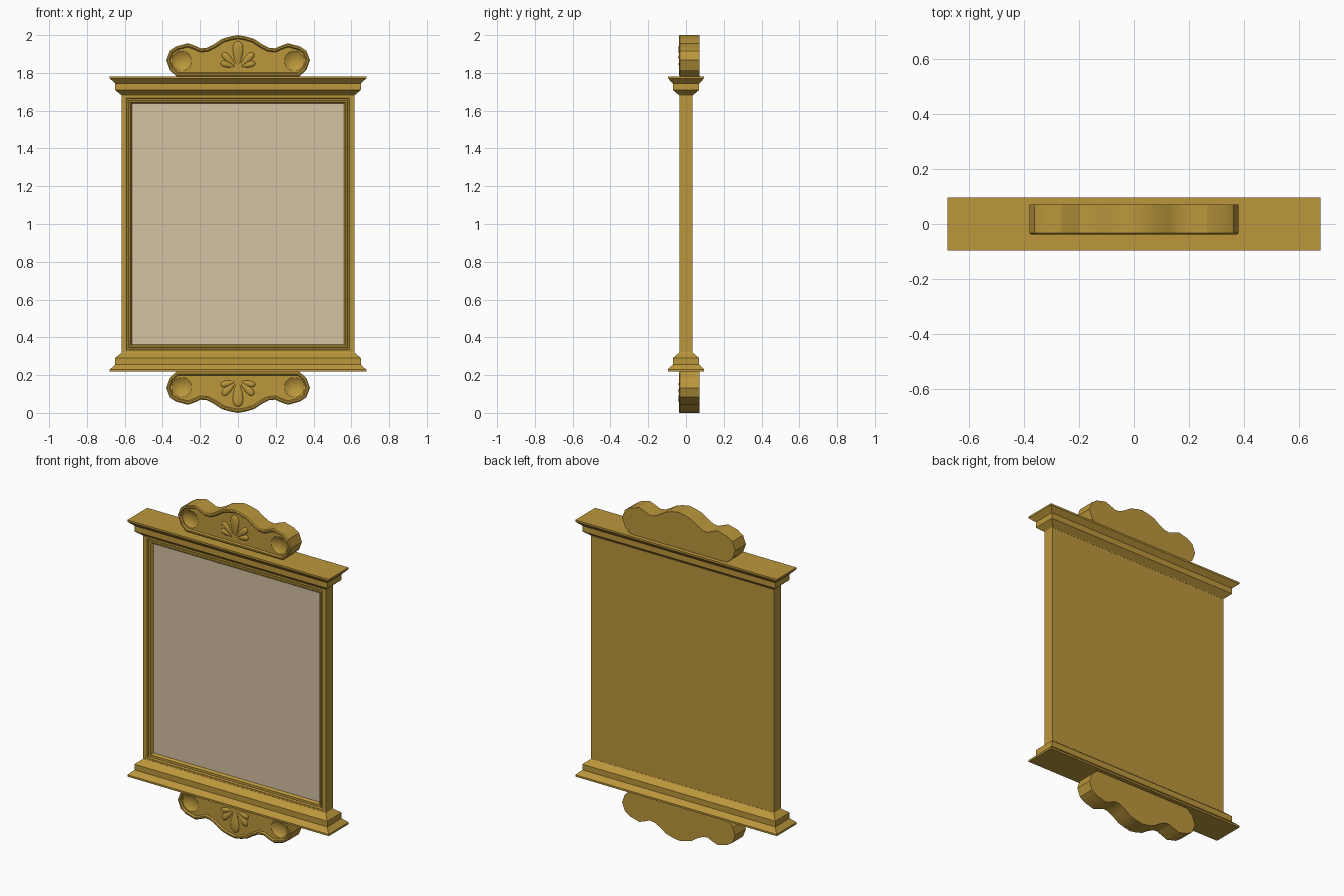
import bpy, bmesh, math
from mathutils import Vector, Matrix

if "Cube" in bpy.data.objects:
    bpy.data.objects.remove(bpy.data.objects["Cube"])


def material(name, rgb):
    m = bpy.data.materials.new(name)
    m.diffuse_color = (*rgb, 1)
    m.use_nodes = True
    m.node_tree.nodes["Principled BSDF"].inputs["Base Color"].default_value = m.diffuse_color
    return m


GOLD = material("antique gold", (0.50, 0.31, 0.045))
GLASS = material("mirror glass", (0.66, 0.54, 0.36))


def finish(bm, name, mat, smooth=None):
    bmesh.ops.recalc_face_normals(bm, faces=bm.faces)
    me = bpy.data.meshes.new(name)
    bm.to_mesh(me)
    bm.free()
    me.materials.append(mat)
    ob = bpy.data.objects.new(name, me)
    bpy.context.collection.objects.link(ob)
    if smooth:
        smooth_by_angle(ob, smooth)
    return ob


def activate(ob):
    for o in bpy.context.selected_objects:
        o.select_set(False)
    ob.select_set(True)
    bpy.context.view_layer.objects.active = ob


def smooth_by_angle(ob, angle):
    activate(ob)
    bpy.ops.object.shade_smooth_by_angle(angle=math.radians(angle))


def loft(name, rings, mat, cap_end=True):
    """Skin a stack of four-point rings."""
    bm = bmesh.new()
    loops = [[bm.verts.new(p) for p in r] for r in rings]
    for a, b in zip(loops, loops[1:]):
        for i in range(4):
            j = (i + 1) % 4
            bm.faces.new((a[i], a[j], b[j], b[i]))
    bm.faces.new(loops[0])
    if cap_end:
        bm.faces.new(loops[-1])
    return finish(bm, name, mat)


CORNERS = [(-1, -1), (1, -1), (1, 1), (-1, 1)]


def upright(inset, y):
    return [(sx * (0.616 - inset), y, 1 + sz * (0.693 - inset)) for sx, sz in CORNERS]


# Frame with stepped moulding running in to the glass
loft("frame", [upright(d, y) for d, y in [
    (0, 0.034), (0, -0.034), (0.025, -0.034), (0.029, -0.022), (0.037, -0.022),
    (0.040, -0.028), (0.047, -0.028), (0.056, -0.013)]], GOLD)

# Mirror glass
loft("mirror_glass", [upright(0.056, -0.010), upright(0.056, -0.0145)], GLASS)

# Half outline of the crest, outermost low corner to the peak
OUTLINE = [(0.325, 1.782), (0.362, 1.815), (0.381, 1.867), (0.362, 1.917),
           (0.328, 1.940), (0.265, 1.957), (0.230, 1.945), (0.196, 1.930),
           (0.164, 1.933), (0.125, 1.953), (0.085, 1.980), (0.040, 1.993)]


def petal(name, z_of, base, angle, length, width):
    """Teardrop lying on the panel, narrow at its base."""
    bm = bmesh.new()
    bmesh.ops.create_uvsphere(bm, u_segments=16, v_segments=12, radius=1)
    a = math.radians(angle)
    along, across = Vector((math.sin(a), 0, math.cos(a))), Vector((math.cos(a), 0, -math.sin(a)))
    for v in bm.verts:
        t = (v.co.z + 1) / 2
        taper = 0.35 + 0.75 * t
        p = Vector(base) + along * (t * length) + across * (v.co.x * width * taper)
        v.co = (p.x, -0.028 + v.co.y * 0.014 * taper, z_of(p.z))
    finish(bm, name, GOLD, 60)


for label, z_of in (("upper", lambda z: z), ("lower", lambda z: 2 - z)):
    # Cornice: flared, stepped ledge
    profile = [(0, 0, 1.678), (0.002, 0.002, 1.682), (0.034, 0.034, 1.709), (0.034, 0.034, 1.744),
               (0.063, 0.061, 1.771), (0.063, 0.061, 1.782)]
    loft(label + "_cornice", [[(sx * (0.616 + dx), sy * (0.035 + dy), z_of(z)) for sx, sy in CORNERS]
                              for dx, dy, z in profile], GOLD)

    # Crest: scalloped board with a raised rim around the panel
    pts = OUTLINE + [(0, 2.0)] + [(-x, z) for x, z in reversed(OUTLINE)]
    bm = bmesh.new()
    front = [bm.verts.new((x, -0.033, z_of(z))) for x, z in pts]
    back = [bm.verts.new((x, 0.071, z_of(z))) for x, z in pts]
    face = bm.faces.new(front)
    bm.faces.new(back)
    for i in range(len(pts)):
        j = (i + 1) % len(pts)
        bm.faces.new((front[i], front[j], back[j], back[i]))
    bmesh.ops.recalc_face_normals(bm, faces=bm.faces)
    for thickness, depth in ((0.006, 0.005), (0.008, 0.0), (0.006, -0.008)):
        bmesh.ops.inset_region(bm, faces=[face], thickness=thickness, depth=depth,
                               use_even_offset=True)
    crest = finish(bm, label + "_crest", GOLD)

    # Hollow round dishes cut into both ends
    for s in (-1, 1):
        bm = bmesh.new()
        bmesh.ops.create_uvsphere(bm, u_segments=32, v_segments=32, radius=0.09,
                                  matrix=Matrix.Translation((s * 0.298, -0.103, z_of(1.864)))
                                  @ Matrix.Rotation(math.pi / 2, 4, 'X'))
        cutter = finish(bm, "dish_cutter", GOLD)
        cutter.hide_render = True
        mod = crest.modifiers.new("dish", 'BOOLEAN')
        mod.operation, mod.solver, mod.object = 'DIFFERENCE', 'EXACT', cutter
        activate(crest)
        bpy.ops.object.modifier_apply(modifier=mod.name)
        bpy.data.objects.remove(cutter)
    smooth_by_angle(crest, 22)

    # Palmette of five petals
    petal(label + "_centre_petal", z_of, (0, 0, 1.835), 0, 0.133, 0.036)
    for s, side in ((-1, "left"), (1, "right")):
        petal(f"{label}_{side}_middle_petal", z_of, (s * 0.012, 0, 1.835), s * 45, 0.100, 0.024)
        petal(f"{label}_{side}_low_petal", z_of, (s * 0.014, 0, 1.834), s * 76, 0.080, 0.021)
